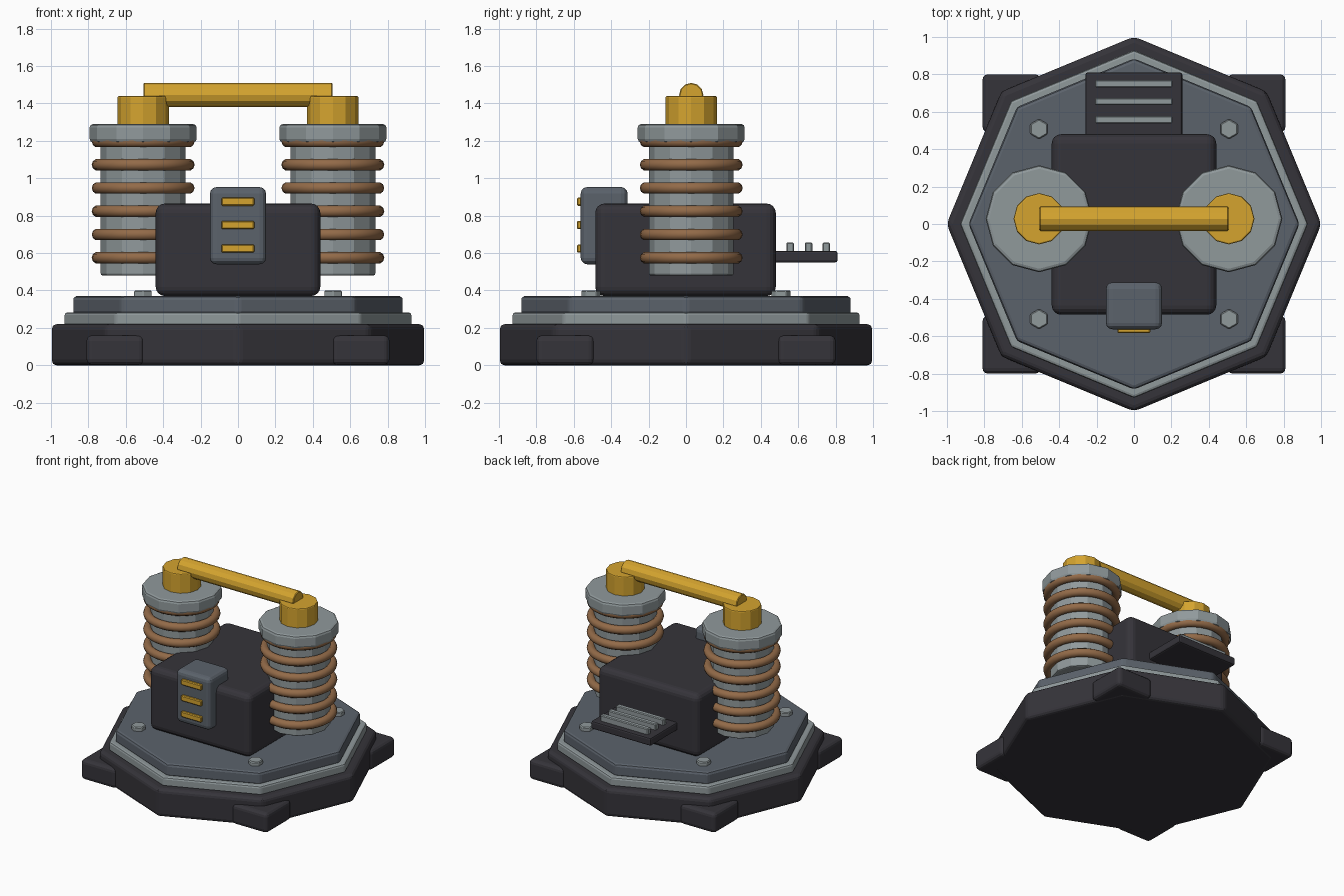
import bpy, bmesh, math
from mathutils import Matrix

if "Cube" in bpy.data.objects:
    bpy.data.objects.remove(bpy.data.objects["Cube"])


def material(name, rgb):
    m = bpy.data.materials.new(name)
    m.diffuse_color = (*rgb, 1)
    m.use_nodes = True
    m.node_tree.nodes["Principled BSDF"].inputs["Base Color"].default_value = m.diffuse_color
    return m


DARK = material("charcoal", (0.036, 0.034, 0.042))
SLATE = material("slate", (0.105, 0.123, 0.148))
STEEL = material("light steel", (0.28, 0.32, 0.33))
COPPER = material("copper", (0.29, 0.145, 0.065))
BRASS = material("yellow brass", (0.66, 0.37, 0.028))


def finish(bm, name, mat, bevel=0, segments=3):
    me = bpy.data.meshes.new(name)
    bm.to_mesh(me)
    bm.free()
    me.materials.append(mat)
    ob = bpy.data.objects.new(name, me)
    bpy.context.collection.objects.link(ob)
    if bevel:
        b = ob.modifiers.new("bevel", "BEVEL")
        b.width, b.segments = bevel, segments
        b.limit_method, b.angle_limit = "ANGLE", math.radians(35)
    return ob


def box(name, mat, x, y, z, bevel=0, segments=3):
    """Box from (low, high) ranges on each axis."""
    bm = bmesh.new()
    size = [b - a for a, b in (x, y, z)]
    mid = [(a + b) / 2 for a, b in (x, y, z)]
    bmesh.ops.create_cube(bm, size=1, matrix=Matrix.Translation(mid) @ Matrix.Diagonal((*size, 1)))
    return finish(bm, name, mat, bevel, segments)


def prism(name, mat, x, y, z0, z1, r, sides, bevel=0, turn=0, segments=2):
    """Upright prism whose first corner points along +y."""
    bm = bmesh.new()
    ring = []
    for i in range(sides):
        a = math.pi / 2 + turn + 2 * math.pi * i / sides
        ring.append(bm.verts.new((x + r * math.cos(a), y + r * math.sin(a), z0)))
    face = bm.faces.new(ring)
    up = bmesh.ops.extrude_face_region(bm, geom=[face])["geom"]
    bmesh.ops.translate(bm, vec=(0, 0, z1 - z0), verts=[v for v in up if isinstance(v, bmesh.types.BMVert)])
    bmesh.ops.recalc_face_normals(bm, faces=bm.faces)
    return finish(bm, name, mat, bevel, segments)


# Stepped octagonal base
prism("base", DARK, 0, 0, 0, 0.22, 1.002, 8, 0.03, segments=3)
prism("base_trim", STEEL, 0, 0, 0.21, 0.283, 0.93, 8, 0.015)
prism("top_plate", SLATE, 0, 0, 0.27, 0.37, 0.885, 8, 0.02)

# Corner feet and hex bolts
for sx in (-1, 1):
    for sy in (-1, 1):
        box("foot", DARK, sorted((sx * 0.5, sx * 0.81)), sorted((sy * 0.49, sy * 0.8)), (0.003, 0.16), 0.03)
        prism("bolt", STEEL, sx * 0.508, sy * 0.508, 0.36, 0.4, 0.054, 6, 0.006, segments=1)

# Central housing
box("housing", DARK, (-0.44, 0.44), (-0.485, 0.48), (0.37, 0.865), 0.05, 4)

# Front panel with three bars
box("panel", SLATE, (-0.15, 0.15), (-0.563, -0.312), (0.54, 0.953), 0.035)
for z in (0.624, 0.75, 0.875):
    box("panel_bar", BRASS, (-0.089, 0.087), (-0.583, -0.55), (z - 0.022, z + 0.022), 0.006, 1)

# Rear shelf with three fins
box("shelf", DARK, (-0.26, 0.258), (0.44, 0.81), (0.55, 0.612), 0.012, 2)
for y in (0.557, 0.655, 0.75):
    box("shelf_fin", STEEL, (-0.208, 0.206), (y - 0.02, y + 0.02), (0.6, 0.657), 0.006, 1)

# Two wound columns with caps and terminals
CY = 0.028
for cx in (-0.507, 0.507):
    prism("column", STEEL, cx, CY, 0.48, 1.2, 0.227, 12, 0.01)
    prism("column_cap", STEEL, cx, CY, 1.192, 1.29, 0.286, 12, 0.018)
    prism("terminal", BRASS, cx, CY, 1.28, 1.44, 0.137, 12, 0.008)
    for i in range(6):
        bpy.ops.mesh.primitive_torus_add(
            major_radius=0.243, minor_radius=0.032, major_segments=32, minor_segments=10,
            location=(cx, CY, 0.575 + i * 0.1243))
        coil = bpy.context.object
        coil.name = "coil_ring"
        coil.data.materials.append(COPPER)
        bpy.ops.object.shade_smooth_by_angle(angle=math.radians(50))

# Bar joining the terminals
bar = prism("bus_bar", BRASS, 0, 0, -0.505, 0.505, 0.065, 12, 0.005, segments=1)
bar.rotation_euler = (0, math.pi / 2, 0)
bar.location = (0, CY, 1.445)
